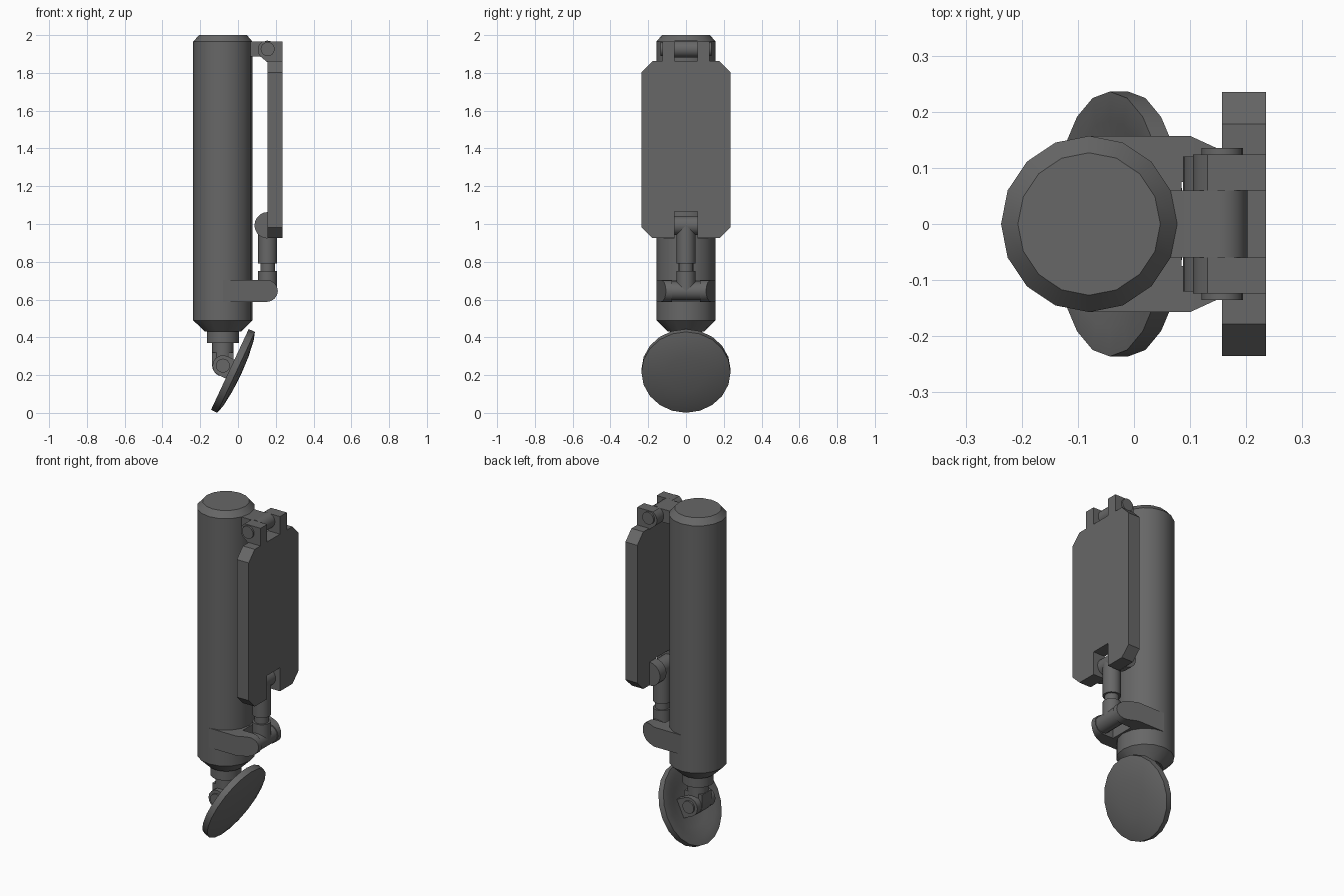
import bpy, bmesh, math
from mathutils import Matrix, Vector

if "Cube" in bpy.data.objects:
    bpy.data.objects.remove(bpy.data.objects["Cube"])

grey = bpy.data.materials.new("dark grey metal")
grey.diffuse_color = (0.135, 0.135, 0.135, 1)
grey.use_nodes = True
grey.node_tree.nodes["Principled BSDF"].inputs["Base Color"].default_value = grey.diffuse_color


def finish(name, bm, matrix=Matrix()):
    bmesh.ops.recalc_face_normals(bm, faces=bm.faces[:])
    me = bpy.data.meshes.new(name)
    bm.to_mesh(me)
    bm.free()
    me.transform(matrix)
    me.materials.append(grey)
    ob = bpy.data.objects.new(name, me)
    bpy.context.collection.objects.link(ob)
    bpy.ops.object.select_all(action='DESELECT')
    ob.select_set(True)
    bpy.context.view_layer.objects.active = ob
    bpy.ops.object.shade_smooth_by_angle(angle=math.radians(30))
    return ob


def lathe(name, profile, sides, matrix):
    """Revolve (radius, height) pairs around local z, closing both ends."""
    bm = bmesh.new()
    rings = []
    for r, h in profile:
        if r == 0:
            rings.append([bm.verts.new((0, 0, h))] * sides)
        else:
            rings.append([bm.verts.new((r * math.cos(a), r * math.sin(a), h))
                          for a in (2 * math.pi * i / sides for i in range(sides))])
    for a, b in zip(rings, rings[1:]):
        for i in range(sides):
            j = (i + 1) % sides
            bm.faces.new(list(dict.fromkeys((a[i], a[j], b[j], b[i]))))
    for ring in (rings[0], rings[-1]):
        if ring[0] is not ring[1]:
            bm.faces.new(ring)
    return finish(name, bm, matrix)


def prism(name, points, offset, matrix=Matrix()):
    """Extrude a closed outline of 3D points by an offset."""
    bm = bmesh.new()
    face = bm.faces.new([bm.verts.new(p) for p in points])
    ext = bmesh.ops.extrude_face_region(bm, geom=[face])
    bmesh.ops.translate(bm, vec=Vector(offset),
                        verts=[v for v in ext['geom'] if isinstance(v, bmesh.types.BMVert)])
    return finish(name, bm, matrix)


def arc(cx, cz, r, start, end, n=8):
    return [(cx + r * math.cos(math.radians(start + (end - start) * i / n)),
             cz + r * math.sin(math.radians(start + (end - start) * i / n)))
            for i in range(n + 1)]


def slab(name, xz, y0, y1, matrix=Matrix()):
    return prism(name, [(x, y0, z) for x, z in xz], (0, y1 - y0, 0), matrix)


def pin(name, x, z, r, half, sides=16):
    """Cylinder lying along y."""
    m = Matrix.Translation((x, 0, z)) @ Matrix.Rotation(math.pi / 2, 4, 'X')
    return lathe(name, [(r, -half), (r, half)], sides, m)


CX, PX = -0.08, 0.157        # body axis, hinge axis

# Main leg cylinder with chamfered ends and neck
lathe("main_cylinder", [(0.085, 0.37), (0.085, 0.43), (0.095, 0.43), (0.157, 0.49),
                        (0.157, 1.965), (0.127, 2.0)], 16, Matrix.Translation((CX, 0, 0)))

# Door plate with chamfered corners and a notch at the bottom
half = [(0.06, 1.065), (0.06, 0.925), (0.178, 0.925), (0.235, 0.982),
        (0.235, 1.803), (0.178, 1.862)]
outline = half + [(-y, z) for y, z in reversed(half)]
prism("door_plate", [(PX, y, z) for y, z in outline], (0.078, 0, 0))

# Upper hinge: tongue on the cylinder, two lugs on the plate
tongue = [(0.03, 1.887)] + arc(PX, 1.926, 0.045, -120, 120, 10) + [(0.03, 1.965)]
slab("upper_hinge_tongue", tongue, -0.06, 0.06)
pin("upper_hinge_pin", PX, 1.926, 0.037, 0.135)
for s, side in ((1, "back"), (-1, "front")):
    lug = [(0.235, 1.855), (0.235, 1.967), (PX, 1.967)] + \
        arc(PX, 1.922, 0.052, 120, 225, 6) + [(PX, 1.855)]
    slab("upper_hinge_lug_" + side, lug, s * 0.06, s * 0.124)
    # Lower rounded lugs behind the plate
    slab("lower_hinge_lug_" + side, arc(PX, 0.993, 0.07, 90, 270, 10), s * 0.06, s * 0.12)

# Strut between plate and bracket
pin("strut_upper_barrel", PX, 0.993, 0.05, 0.06)
lathe("strut", [(0.05, 0.645), (0.05, 0.75), (0.039, 0.75), (0.039, 0.79),
                (0.05, 0.79), (0.05, 0.99)], 16, Matrix.Translation((PX, 0, 0)))
pin("strut_lower_barrel", PX, 0.645, 0.05, 0.08)

# Forked bracket around the cylinder: tapered arms with rounded tips
arm = [(-0.08, 0.588), (0.1, 0.588)] + arc(0.153, 0.646, 0.058, -90, 90, 8) + \
    [(0.1, 0.704), (-0.08, 0.704)]
for s, side in ((1, "back"), (-1, "front")):
    ob = slab("bracket_arm_" + side, arm, s * 0.075, s * 0.157)
    for v in ob.data.vertices:
        if abs(v.co.y) > 0.1 and v.co.x > 0.11:
            v.co.y = s * (0.157 - 0.46 * (v.co.x - 0.1))
slab("bracket_base", [(-0.08, 0.588), (0.085, 0.588), (0.085, 0.704), (-0.08, 0.704)],
     -0.08, 0.08)

# Ankle rod with rounded end
lathe("ankle_rod", [(0.057, 0.25), (0.057, 0.38)], 16, Matrix.Translation((CX, 0, 0)))
slab("ankle_knuckle", arc(CX, 0.25, 0.057, 180, 360, 8) + [(CX + 0.057, 0.32), (CX - 0.057, 0.32)],
     -0.045, 0.045)
pin("ankle_pin", CX, 0.25, 0.037, 0.095)

# Tilted foot pad: domed outside, dished inside
tilt = math.radians(25)
pad = Matrix.Translation((-0.043, 0, 0.23)) @ Matrix.Rotation(math.radians(90) + tilt, 4, 'Y')
lathe("foot_pad", [(0, 0.022), (0.13, 0.022), (0.185, 0), (0.236, 0), (0.236, 0.036),
                   (0.19, 0.05), (0.1, 0.061), (0, 0.065)], 20, pad)

# Clevis lugs tying the pad to the ankle pin
frame = Matrix.Translation((CX, 0, 0.25)) @ Matrix.Rotation(tilt, 4, 'Y')
clevis = [(0.075, -0.055), (0.075, 0.055), (0, 0.055)] + \
    arc(0, 0, 0.055, 110, 250, 6) + [(0, -0.055)]
for s, side in ((1, "back"), (-1, "front")):
    slab("pad_clevis_" + side, clevis, s * 0.045, s * 0.085, frame)
